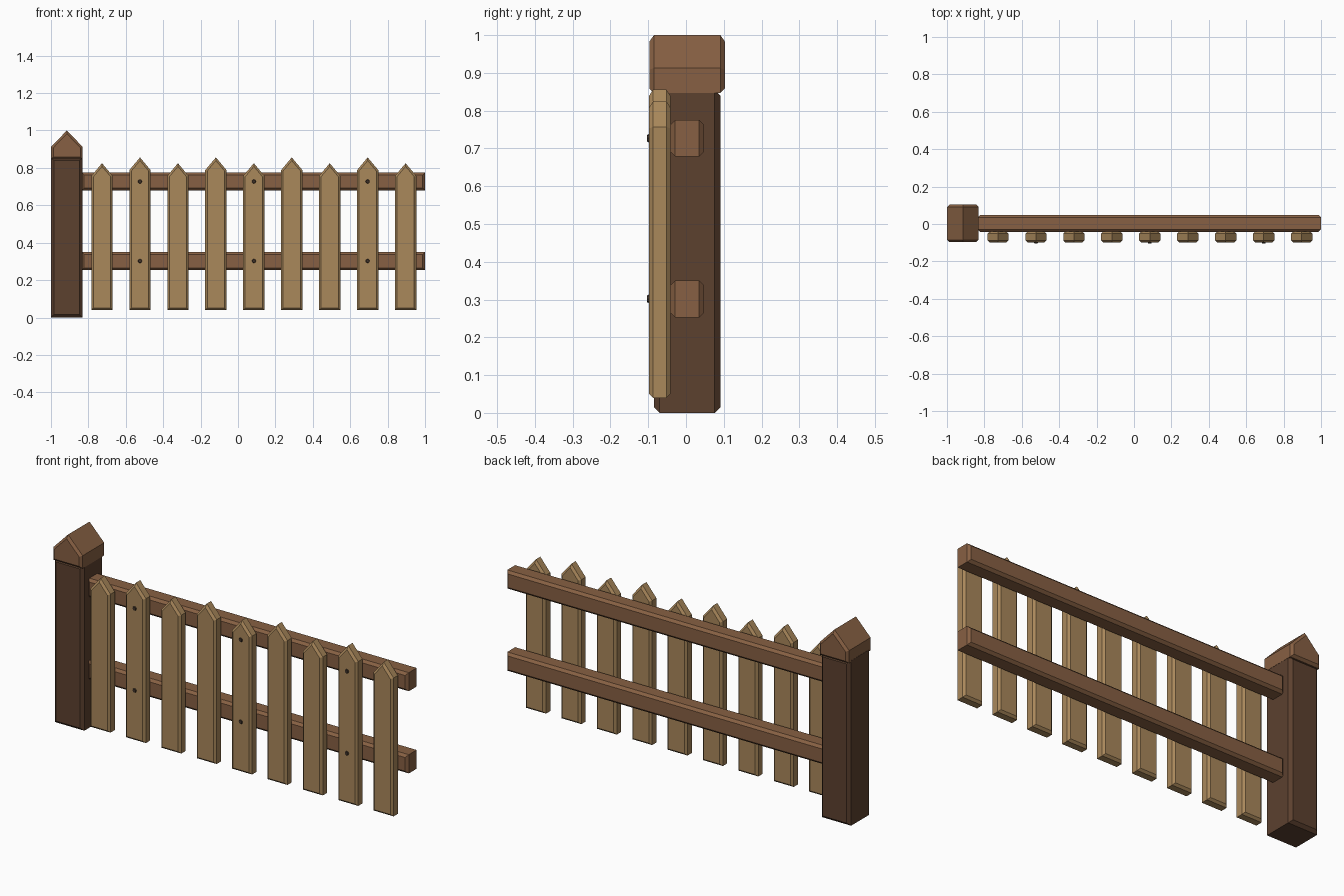
import bpy, bmesh, math
from mathutils import Matrix

if "Cube" in bpy.data.objects:
    bpy.data.objects.remove(bpy.data.objects["Cube"])


def material(name, color):
    m = bpy.data.materials.new(name)
    m.diffuse_color = (*color, 1)
    m.use_nodes = True
    m.node_tree.nodes["Principled BSDF"].inputs["Base Color"].default_value = m.diffuse_color
    return m


PICKET = material("light wood", (0.40, 0.246, 0.105))
RAIL = material("medium wood", (0.242, 0.117, 0.056))
POST = material("dark wood", (0.107, 0.052, 0.028))
NAIL = material("dark iron", (0.05, 0.032, 0.022))


def finish(name, bm, mat):
    bmesh.ops.recalc_face_normals(bm, faces=bm.faces[:])
    mesh = bpy.data.meshes.new(name)
    bm.to_mesh(mesh)
    bm.free()
    mesh.materials.append(mat)
    obj = bpy.data.objects.new(name, mesh)
    bpy.context.collection.objects.link(obj)
    return obj


def board(name, profile, y0, y1, bevel, mat):
    """Extrude an (x, z) profile along y and chamfer its front and back outlines."""
    bm = bmesh.new()
    front = [bm.verts.new((x, y0, z)) for x, z in profile]
    back = [bm.verts.new((x, y1, z)) for x, z in profile]
    caps = [bm.faces.new(front), bm.faces.new(back[::-1])]
    n = len(profile)
    for i in range(n):
        j = (i + 1) % n
        bm.faces.new((front[j], front[i], back[i], back[j]))
    bmesh.ops.recalc_face_normals(bm, faces=bm.faces[:])
    edges = [e for f in caps for e in f.edges]
    bmesh.ops.bevel(bm, geom=edges, offset=bevel, segments=1,
                    profile=0.5, affect='EDGES')
    return finish(name, bm, mat)


def rect(x0, x1, z0, z1):
    return [(x0, z0), (x1, z0), (x1, z1), (x0, z1)]


def gable(cx, half, z0, shoulder, tip):
    return [(cx - half, z0), (cx + half, z0), (cx + half, shoulder),
            (cx, tip), (cx - half, shoulder)]


# Post and its gabled cap
board("post", rect(-1.0, -0.832, 0, 0.855), -0.085, 0.091, 0.015, POST)
board("post_cap", gable(-0.915, 0.084, 0.847, 0.913, 1.0), -0.097, 0.103, 0.012, RAIL)

# Two rails
for name, z0, z1 in (("lower_rail", 0.253, 0.350), ("upper_rail", 0.679, 0.775)):
    board(name, rect(-0.836, 1.0, z0, z1), -0.042, 0.048, 0.013, RAIL)

# Nine pickets of alternating height, with nails in every third one
for i in range(9):
    x = -0.727 + 0.2029 * i
    tip = 0.856 if i % 2 else 0.825
    board(f"picket_{i + 1}", gable(x, 0.057, 0.04, tip - 0.068, tip),
          -0.098, -0.041, 0.011, PICKET)
    if i % 3 == 1:
        for label, z in (("lower", 0.302), ("upper", 0.727)):
            bm = bmesh.new()
            place = Matrix.Translation((x, -0.098, z)) @ Matrix.Rotation(math.pi / 2, 4, 'X')
            bmesh.ops.create_cone(bm, cap_ends=True, segments=8, radius1=0.013,
                                  radius2=0.009, depth=0.010, matrix=place)
            finish(f"{label}_nail_{i + 1}", bm, NAIL)
